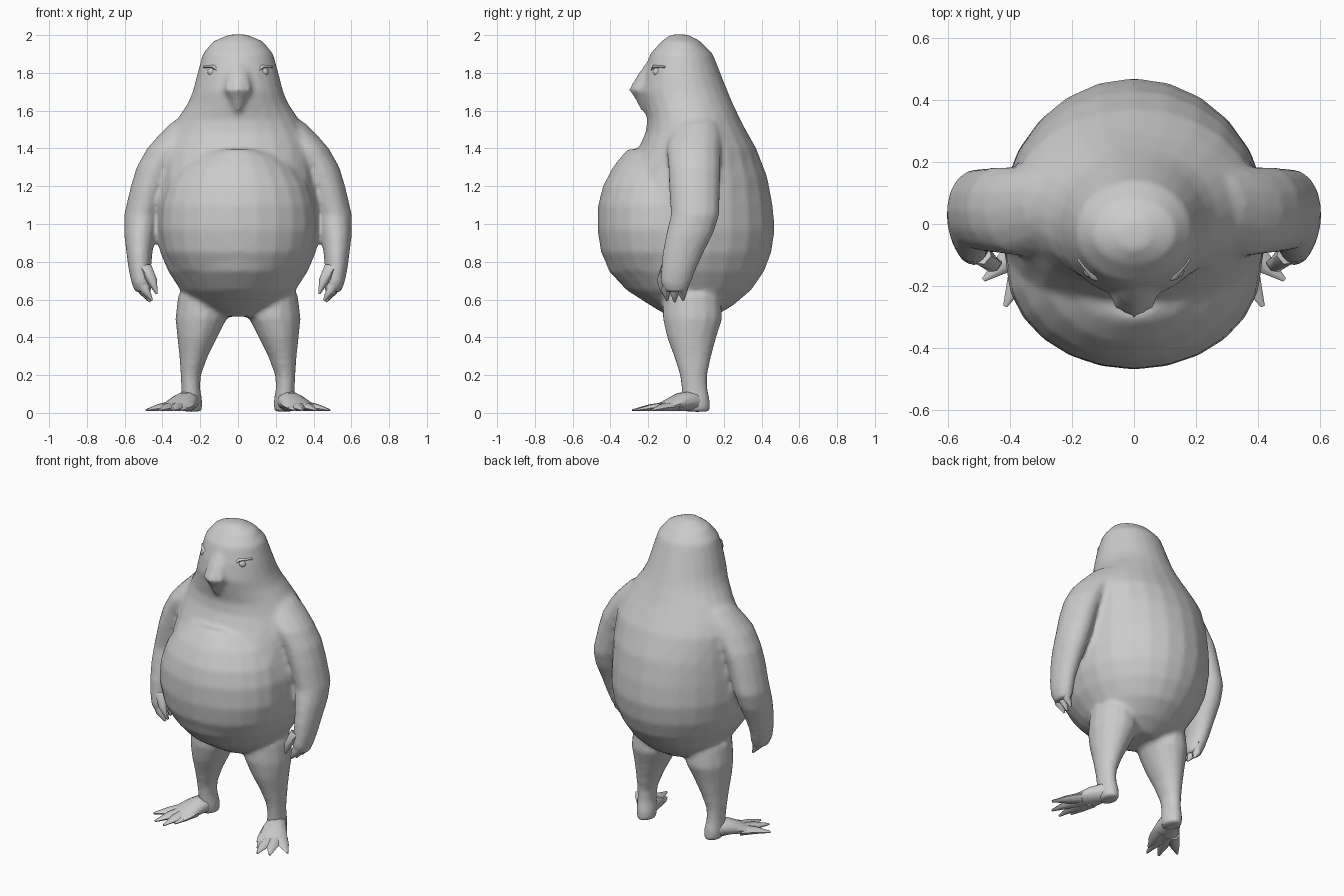
import bpy
from math import sin, cos, pi, radians
from mathutils import Vector

if "Cube" in bpy.data.objects:
    bpy.data.objects.remove(bpy.data.objects["Cube"])


def finish(name, verts, faces, mirror=False, angle=60):
    me = bpy.data.meshes.new(name)
    me.from_pydata(verts, [], faces)
    ob = bpy.data.objects.new(name, me)
    bpy.context.collection.objects.link(ob)
    bpy.ops.object.select_all(action='DESELECT')
    ob.select_set(True)
    bpy.context.view_layer.objects.active = ob
    bpy.ops.object.shade_smooth_by_angle(angle=radians(angle))
    if mirror:
        m = ob.modifiers.new("mirror", 'MIRROR')
        m.use_mirror_merge = False
    return ob


def skin(name, rings, n, mirror=False):
    """Skin a stack of elliptical rings given as (centre, side vector, other vector)."""
    verts, faces = [], []
    for c, u, v in rings:
        for i in range(n):
            a = 2 * pi * i / n
            verts.append(c + u * cos(a) + v * sin(a))
    for r in range(len(rings) - 1):
        for i in range(n):
            j = (i + 1) % n
            faces.append((r * n + i, r * n + j, (r + 1) * n + j, (r + 1) * n + i))
    faces.append(tuple(reversed(range(n))))
    last = (len(rings) - 1) * n
    faces.append(tuple(range(last, last + n)))
    return finish(name, verts, faces, mirror)


def stack(name, rows, n, mirror=False):
    """Horizontal rings, bottom to top: (x, y, z, x radius, y radius)."""
    rows = sorted(rows, key=lambda r: r[2])
    return skin(name, [(Vector(r[:3]), Vector((r[3], 0, 0)), Vector((0, r[4], 0)))
                       for r in rows], n, mirror)


def tube(name, rows, n, mirror=True):
    """Rings across a path: (x, y, z, sideways radius, upward radius)."""
    pts = [Vector(r[:3]) for r in rows]
    rings = []
    for i, r in enumerate(rows):
        d = (pts[min(i + 1, len(pts) - 1)] - pts[max(i - 1, 0)]).normalized()
        side = d.cross(Vector((0, 0, 1))).normalized()
        rings.append((pts[i], side * r[3], side.cross(d) * r[4]))
    return skin(name, rings, n, mirror)


def fuse(parts, voxel, rounds):
    """Join parts into the first one and melt them into a single skin."""
    bpy.ops.object.select_all(action='DESELECT')
    for p in parts:
        bpy.context.view_layer.objects.active = p
        p.select_set(True)
        if "mirror" in p.modifiers:
            bpy.ops.object.modifier_apply(modifier="mirror")
    ob = parts[0]
    for m in list(ob.modifiers):
        ob.modifiers.remove(m)
    bpy.context.view_layer.objects.active = ob
    bpy.ops.object.join()
    r = ob.modifiers.new("fuse", 'REMESH')
    r.mode, r.voxel_size, r.use_smooth_shade = 'VOXEL', voxel, True
    s = ob.modifiers.new("soften", 'SMOOTH')
    s.factor, s.iterations = .5, rounds


# Body and head: z, half width, front y, back y
profile = [(2.003, .045, -.08, .01), (1.967, .133, -.13, .077), (1.9, .187, -.19, .142),
           (1.8, .214, -.222, .182), (1.7, .24, -.238, .222), (1.64, .265, -.225, .247),
           (1.55, .325, -.205, .289), (1.48, .365, -.215, .327), (1.4, .40, -.252, .372),
           (1.25, .415, -.35, .43), (1.1, .428, -.43, .459), (.97, .43, -.455, .47),
           (.85, .412, -.447, .452), (.75, .37, -.408, .414), (.65, .305, -.315, .345),
           (.57, .23, -.19, .25), (.51, .12, -.09, .15)]
body = stack("body", [(0, (f + b) / 2, z, w, (b - f) / 2) for z, w, f, b in profile], 24)

# Belly plate with a lip over the chest: z, half width, front y
plate = [(1.395, .16, -.31), (1.37, .235, -.332), (1.3, .315, -.388), (1.2, .375, -.44),
         (1.1, .405, -.465), (.97, .413, -.469), (.85, .39, -.45), (.75, .34, -.40),
         (.65, .25, -.28)]
belly = stack("belly", [(0, (f + .2) / 2, z, w, (.2 - f) / 2) for z, w, f in plate], 24)

# Arms
arm = stack("arm", [(.15, .06, 1.62, .08, .08), (.25, .06, 1.53, .11, .12),
                    (.305, .05, 1.46, .125, .14), (.36, .04, 1.4, .122, .145),
                    (.43, .045, 1.3, .108, .14), (.468, .045, 1.2, .1, .137),
                    (.509, .048, 1.05, .094, .13), (.519, .02, .95, .085, .126),
                    (.522, -.015, .85, .07, .11), (.52, -.04, .76, .06, .094),
                    (.51, -.055, .69, .055, .082), (.503, -.055, .64, .042, .06)], 14, True)

# Legs
leg = stack("leg", [(.17, .03, .72, .08, .11), (.19, .03, .62, .128, .155),
                    (.195, .035, .5, .137, .16), (.215, .03, .4, .107, .132),
                    (.235, .035, .3, .076, .1), (.25, .04, .2, .054, .073),
                    (.25, .045, .13, .05, .07), (.245, .055, .06, .057, .073),
                    (.243, .06, .006, .052, .068)], 14, True)

# Beak
beak = stack("beak", [(0, -.18, 1.87, .02, .02), (0, -.19, 1.79, .07, .068),
                      (0, -.19, 1.71, .09, .115), (0, -.19, 1.665, .06, .082),
                      (0, -.195, 1.59, .015, .04)], 8)

fuse([body, belly, arm, leg, beak], .015, 5)

# Fingers and thumb
fingers = [((.50, -.01, .70), (.50, -.02, .64), (.475, -.015, .595)),
           ((.505, -.05, .70), (.495, -.06, .64), (.465, -.06, .588)),
           ((.51, -.09, .70), (.49, -.105, .645), (.455, -.10, .595)),
           ((.49, -.10, .77), (.455, -.13, .70), (.43, -.125, .63))]
for i, (a, b, c) in enumerate(fingers):
    tube(f"finger_{i + 1}", [(*a, .034, .034), (*b, .027, .027), (*c, .006, .006)], 6)

# Feet, turned outward
tube("foot", [(.24, .085, .05, .035, .035), (.252, .05, .065, .055, .056),
              (.285, -.03, .058, .075, .05), (.32, -.10, .038, .09, .03),
              (.34, -.15, .026, .085, .017)], 10)

# Toes
toes = [((.27, -.06), (.285, -.15), (.30, -.225)), ((.30, -.08), (.325, -.19), (.34, -.285)),
        ((.33, -.08), (.375, -.18), (.415, -.265)), ((.35, -.06), (.415, -.125), (.485, -.18))]
for i, (a, b, c) in enumerate(toes):
    tube(f"toe_{i + 1}", [(*a, .035, .042, .03), (*b, .028, .034, .02),
                          (*c, .014, .007, .006)], 6)

# Eyes and brows, half sunk into the head
stack("eye", [(.135, -.153, 1.805 + .025 * sin(a), .028 * cos(a), .023 * cos(a))
              for a in (-1.4, -.7, 0, .7, 1.4)], 8, True)
tube("brow", [(.08, -.188, 1.79, .006, .006), (.125, -.163, 1.832, .02, .012),
              (.18, -.11, 1.832, .006, .006)], 6)
